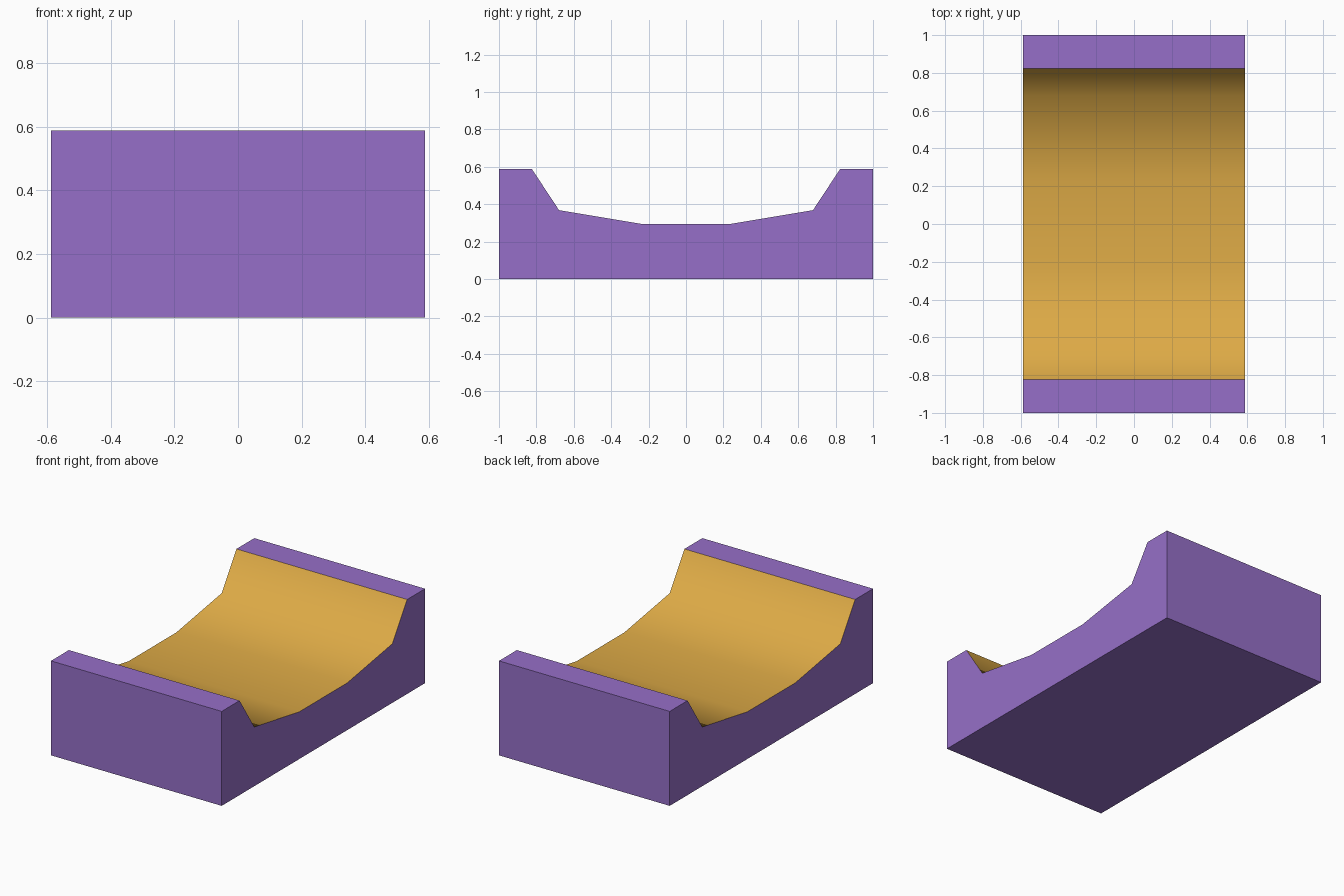
import bpy, bmesh

if "Cube" in bpy.data.objects:
    bpy.data.objects.remove(bpy.data.objects["Cube"])

HALF_WIDTH, HEIGHT = 0.588, 0.588


def material(name, color):
    mat = bpy.data.materials.new(name)
    mat.diffuse_color = (*color, 1.0)
    mat.use_nodes = True
    mat.node_tree.nodes["Principled BSDF"].inputs["Base Color"].default_value = mat.diffuse_color
    return mat


# Trough cross-section (y, z), one half mirrored to the other
half = [(0.235, 0.294), (0.679, 0.368), (0.824, HEIGHT)]
trough = [(-y, z) for y, z in reversed(half)] + half
profile = [(-1, 0), (-1, HEIGHT)] + trough + [(1, HEIGHT), (1, 0)]

# Extrude the block profile along x
bm = bmesh.new()
end = bm.faces.new([bm.verts.new((-HALF_WIDTH, y, z)) for y, z in profile])
ext = bmesh.ops.extrude_face_region(bm, geom=[end], use_keep_orig=True)
moved = [g for g in ext["geom"] if isinstance(g, bmesh.types.BMVert)]
bmesh.ops.translate(bm, vec=(2 * HALF_WIDTH, 0, 0), verts=moved)
bmesh.ops.recalc_face_normals(bm, faces=bm.faces)

# Curved trough faces: gold and smooth, the rest purple and flat
for f in bm.faces:
    c = f.calc_center_median()
    in_trough = f.normal.z > 0.1 and c.z < HEIGHT - 0.01
    f.material_index = int(in_trough)
    f.smooth = in_trough
for e in bm.edges:
    e.smooth = all(f.smooth for f in e.link_faces)

mesh = bpy.data.meshes.new("trough_block")
bm.to_mesh(mesh)
bm.free()
mesh.materials.append(material("purple", (0.305, 0.159, 0.578)))
mesh.materials.append(material("gold", (0.723, 0.402, 0.061)))
block = bpy.data.objects.new("trough_block", mesh)
bpy.context.collection.objects.link(block)
